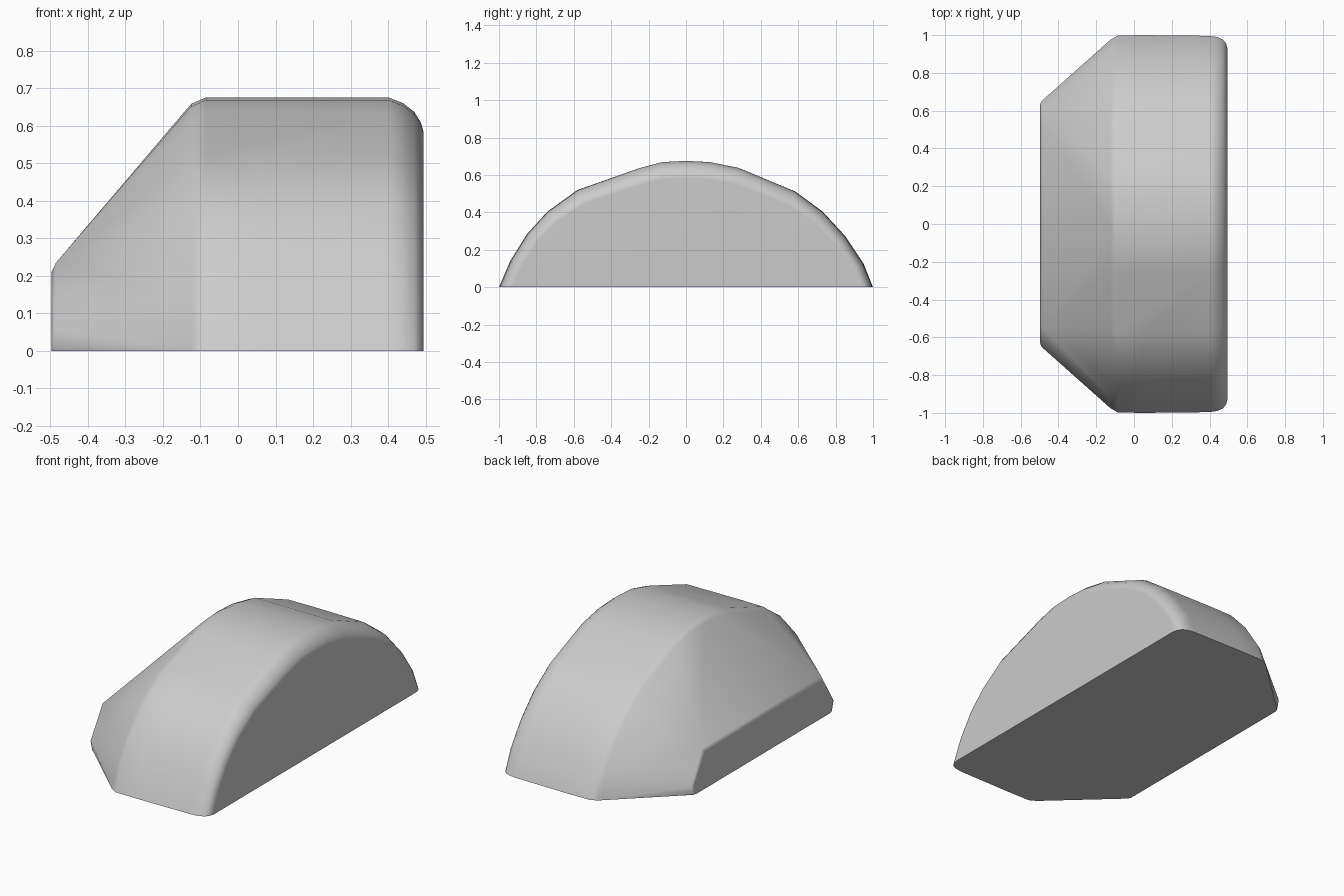
import bpy
import bmesh
import math

cube = bpy.data.objects.get("Cube")
if cube:
    bpy.data.objects.remove(cube, do_unlink=True)

grey = bpy.data.materials.new("plain grey")
grey.use_nodes = True
colour = (0.6, 0.6, 0.6, 1)
grey.diffuse_color = colour
grey.node_tree.nodes["Principled BSDF"].inputs["Base Color"].default_value = colour

# Arch cross-section as (y, z)
arch = [(-1, 0), (-.94, .14), (-.85, .285), (-.74, .405), (-.58, .52),
        (-.25, .638), (-.13, .67), (0, .677), (.13, .67), (.28, .64),
        (.58, .515), (.73, .405), (.85, .275), (.95, .125), (1, 0)]

# Arch slices as (x, y scale, z scale), with a rounded rim on each side
slices = [(-.125, .975, .972), (-.085, .998, .998), (.05, 1, 1),
          (.4, .996, .998), (.44, .99, .975), (.47, .977, .94),
          (.487, .957, .9), (.495, .93, .86)]

# Half outlines of the low blunt end as (x, y, z)
blunt_end = [(-.49, .635, 0), (-.49, .65, .055), (-.485, .545, .235),
             (-.497, .615, 0), (-.497, .63, .055), (-.497, .535, .21)]

# Body: convex skin stretched over the slices and the blunt end
bm = bmesh.new()
for x, sy, sz in slices:
    for y, z in arch:
        bm.verts.new((x, y * sy, z * sz))
for x, y, z in blunt_end:
    for side in (-1, 1):
        bm.verts.new((x, side * y, z))
hull = bmesh.ops.convex_hull(bm, input=bm.verts)
unused = {v for v in hull["geom_interior"] + hull["geom_unused"]
          if isinstance(v, bmesh.types.BMVert)}
bmesh.ops.delete(bm, geom=list(unused), context='VERTS')
bmesh.ops.dissolve_limit(bm, angle_limit=math.radians(1),
                         verts=bm.verts, edges=bm.edges)
bmesh.ops.recalc_face_normals(bm, faces=bm.faces)

mesh = bpy.data.meshes.new("arched_body")
bm.to_mesh(mesh)
bm.free()
mesh.materials.append(grey)
body = bpy.data.objects.new("arched_body", mesh)
bpy.context.collection.objects.link(body)
bpy.context.view_layer.objects.active = body
body.select_set(True)
bpy.ops.object.shade_smooth_by_angle(angle=math.radians(40))

# Weighted normals keep the large faces flat
weighted = body.modifiers.new("weighted_normals", 'WEIGHTED_NORMAL')
weighted.keep_sharp = True
